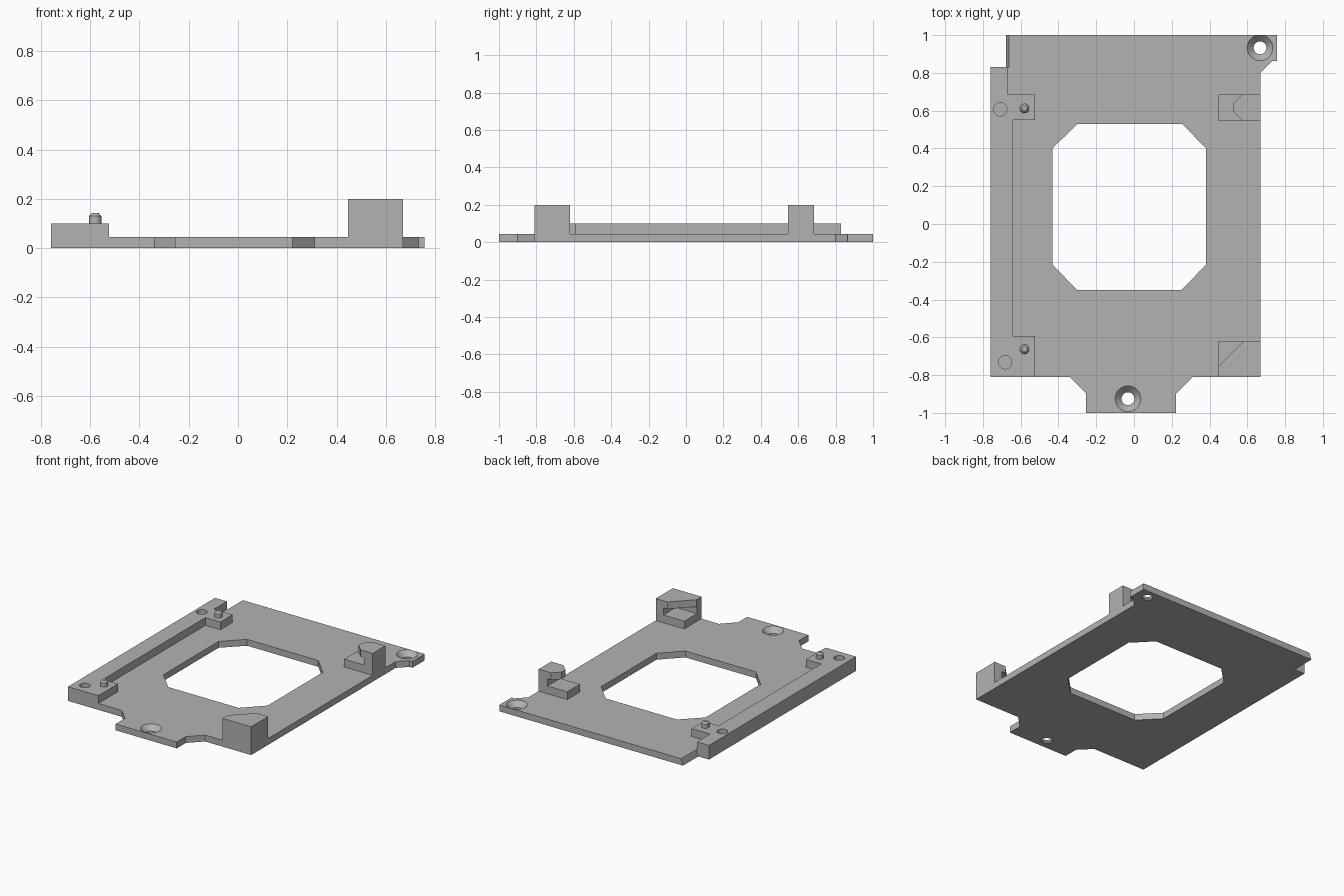
import bpy, bmesh
from mathutils import Matrix, Vector

if "Cube" in bpy.data.objects:
    bpy.data.objects.remove(bpy.data.objects["Cube"], do_unlink=True)

PLATE, RAIL, CLIP = 0.045, 0.10, 0.20

grey = bpy.data.materials.new("light grey")
grey.use_nodes = True
colour = (0.45, 0.45, 0.45, 1)
grey.diffuse_color = colour
grey.node_tree.nodes["Principled BSDF"].inputs["Base Color"].default_value = colour


def add_object(name, bm):
    bmesh.ops.recalc_face_normals(bm, faces=bm.faces)
    mesh = bpy.data.meshes.new(name)
    bm.to_mesh(mesh)
    bm.free()
    obj = bpy.data.objects.new(name, mesh)
    bpy.context.collection.objects.link(obj)
    mesh.materials.append(grey)
    return obj


def prism(name, outline, z0, z1):
    bm = bmesh.new()
    face = bm.faces.new([bm.verts.new((x, y, z0)) for x, y in outline])
    top = bmesh.ops.extrude_face_region(bm, geom=[face])["geom"]
    verts = [v for v in top if isinstance(v, bmesh.types.BMVert)]
    bmesh.ops.translate(bm, verts=verts, vec=(0, 0, z1 - z0))
    return add_object(name, bm)


def box(name, x0, x1, y0, y1, z0, z1):
    return prism(name, [(x0, y0), (x1, y0), (x1, y1), (x0, y1)], z0, z1)


def cone(name, x, y, z0, z1, r0, r1, sides=32):
    bm = bmesh.new()
    bmesh.ops.create_cone(bm, cap_ends=True, segments=sides, radius1=r0, radius2=r1,
                          depth=z1 - z0,
                          matrix=Matrix.Translation(Vector((x, y, (z0 + z1) / 2))))
    return add_object(name, bm)


def cut(obj, *cutters):
    bpy.context.view_layer.objects.active = obj
    for cutter in cutters:
        mod = obj.modifiers.new("cut", "BOOLEAN")
        mod.operation, mod.solver, mod.object = "DIFFERENCE", "EXACT", cutter
        bpy.ops.object.modifier_apply(modifier=mod.name)
        bpy.data.objects.remove(cutter, do_unlink=True)


def smooth(obj):
    bpy.ops.object.select_all(action="DESELECT")
    obj.select_set(True)
    bpy.context.view_layer.objects.active = obj
    bpy.ops.object.shade_smooth_by_angle()


# Base plate with a front tab and a rear corner ear
plate = prism("base_plate", [
    (-0.76, -0.81), (-0.34, -0.81), (-0.255, -0.895), (-0.255, -1), (0.222, -1),
    (0.222, -0.9), (0.31, -0.81), (0.67, -0.81), (0.67, 0.8), (0.733, 0.863),
    (0.757, 0.863), (0.757, 1), (-0.677, 1), (-0.677, 0.83), (-0.76, 0.83)], 0, PLATE)

# Sloped rear edge beside the rail
for v in plate.data.vertices:
    if abs(v.co.x + 0.677) < 0.001 and v.co.z > 0.01:
        v.co.x = -0.662

# Eight-sided window
cut(plate, prism("window_cutter", [
    (-0.3, -0.35), (0.25, -0.35), (0.382, -0.215), (0.382, 0.4),
    (0.255, 0.53), (-0.3, 0.53), (-0.432, 0.4), (-0.432, -0.215)], -0.1, 0.2))

# Countersunk screw holes
for x, y in [(0.667, 0.933), (-0.032, -0.925)]:
    cut(plate, cone("screw_cutter", x, y, -0.1, 0.1, 0.034, 0.034),
        cone("countersink_cutter", x, y, 0.01, PLATE + 0.001, 0.034, 0.069))
smooth(plate)

# Side rail with two inward pads and blind holes
rail = prism("side_rail", [
    (-0.76, -0.81), (-0.523, -0.81), (-0.523, -0.592), (-0.64, -0.592),
    (-0.64, 0.55), (-0.523, 0.55), (-0.523, 0.685), (-0.668, 0.685),
    (-0.668, 0.83), (-0.76, 0.83)], PLATE, RAIL)
for x, y in [(-0.708, 0.607), (-0.682, -0.732)]:
    cut(rail, cone("blind_hole_cutter", x, y, PLATE + 0.005, 0.2, 0.035, 0.035))
smooth(rail)

# Locating pins with tapered tips
for name, y in [("rear_pin", 0.612), ("front_pin", -0.663)]:
    smooth(cone(name, -0.58, y, RAIL, 0.13, 0.025, 0.025, 24))
    smooth(cone(name + "_tip", -0.58, y, 0.13, 0.142, 0.025, 0.014, 24))

# Corner clip: slot below a triangular lip
corner = box("corner_clip", 0.447, 0.67, -0.81, -0.62, PLATE, CLIP)
cut(corner,
    prism("lip_cutter", [(0.4, -0.8), (0.63, -0.57), (0.4, -0.57)], RAIL, 0.3),
    box("slot_cutter", 0.39, 0.61, -0.76, -0.56, RAIL, 0.15))

# Side clip: slot below a chamfered lip
side = box("side_clip", 0.447, 0.67, 0.545, 0.685, PLATE, CLIP)
cut(side,
    prism("lip_cutter", [(0.4, 0.5), (0.62, 0.5), (0.525, 0.595),
                         (0.525, 0.637), (0.623, 0.735), (0.4, 0.735)], RAIL, 0.3),
    box("slot_cutter", 0.39, 0.6, 0.49, 0.74, RAIL, 0.15))
